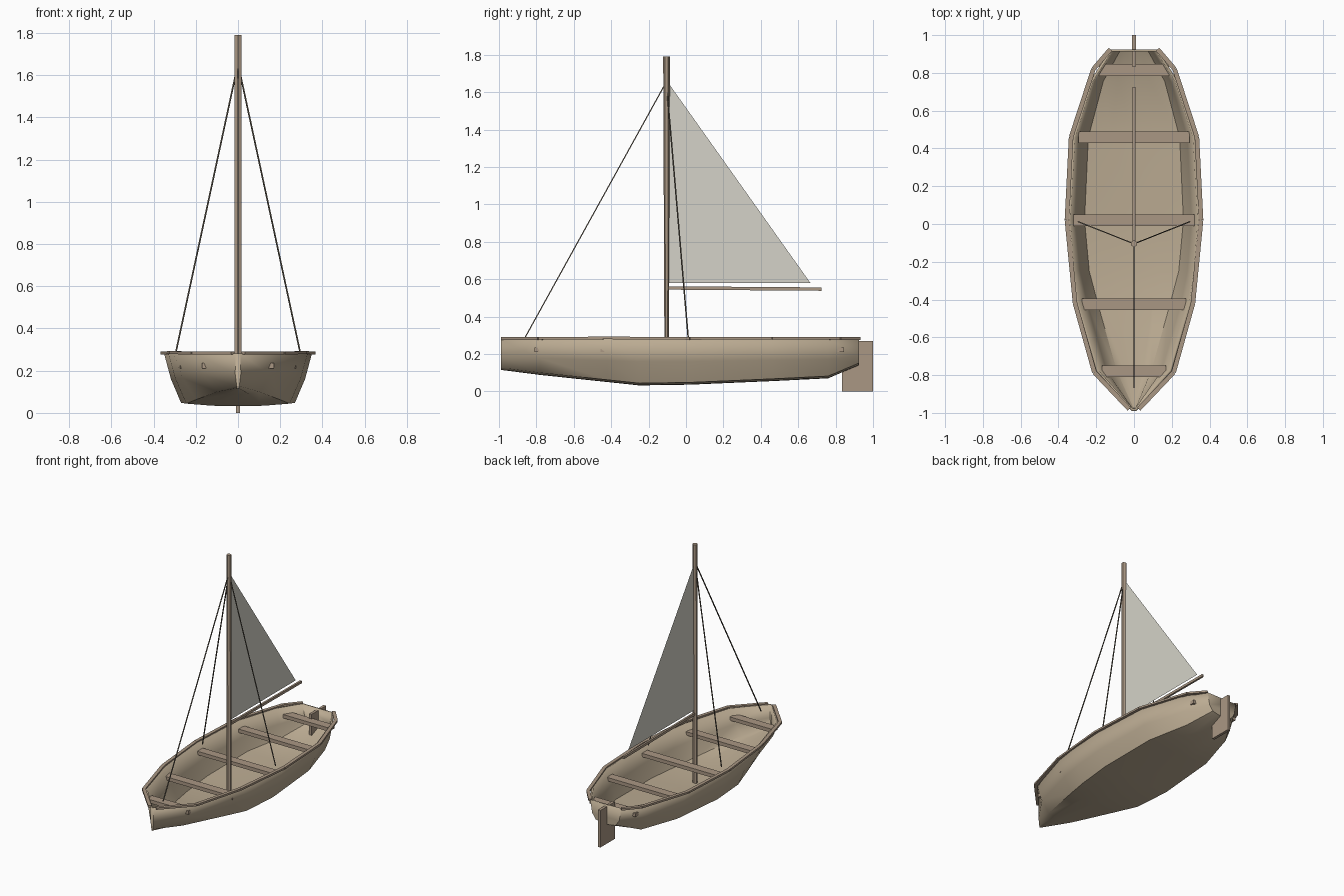
import bpy, bmesh
from mathutils import Vector

if "Cube" in bpy.data.objects:
    bpy.data.objects.remove(bpy.data.objects["Cube"])


def material(name, rgb):
    m = bpy.data.materials.new(name)
    m.diffuse_color = (*rgb, 1)
    m.use_nodes = True
    m.node_tree.nodes["Principled BSDF"].inputs["Base Color"].default_value = m.diffuse_color
    return m


HULL = material("hull_wood", (0.50, 0.41, 0.29))
WOOD = material("trim_wood", (0.40, 0.31, 0.23))
CLOTH = material("sail_cloth", (0.66, 0.65, 0.58))
ROPE = material("rope", (0.14, 0.12, 0.09))


def finish(name, bm, mat):
    me = bpy.data.meshes.new(name)
    bm.to_mesh(me)
    bm.free()
    ob = bpy.data.objects.new(name, me)
    bpy.context.collection.objects.link(ob)
    me.materials.append(mat)
    return ob


def box(name, lo, hi, mat=WOOD):
    bm = bmesh.new()
    bmesh.ops.create_cube(bm, size=1)
    lo, hi = Vector(lo), Vector(hi)
    for v in bm.verts:
        v.co = (lo + hi) / 2 + v.co * (hi - lo)
    return finish(name, bm, mat)


def beam(name, a, b, w, h, mat=WOOD):
    """Square bar running from a to b, w wide and h deep."""
    a, b = Vector(a), Vector(b)
    d = b - a
    bm = bmesh.new()
    bmesh.ops.create_cube(bm, size=1)
    q = d.to_track_quat('Y', 'Z')
    for v in bm.verts:
        v.co = (a + b) / 2 + q @ Vector((v.co.x * w, v.co.y * d.length, v.co.z * h))
    return finish(name, bm, mat)


# hull: cross-sections (y, top half width, chine half width, bottom z)
stations = [(-0.99, 0.012, 0.006, 0.115), (-0.78, 0.20, 0.10, 0.088),
            (-0.42, 0.305, 0.20, 0.05), (-0.25, 0.33, 0.245, 0.032),
            (0.02, 0.35, 0.27, 0.036), (0.46, 0.325, 0.25, 0.055),
            (0.76, 0.23, 0.17, 0.07), (0.925, 0.125, 0.08, 0.14)]
bm = bmesh.new()
rings = []
for y, top, chine, zb in stations:
    half = [(top, 0.28), (top * 0.55 + chine * 0.45 + 0.004, 0.15 + zb * 0.3),
            (chine, zb + 0.012), (chine * 0.5, zb + 0.002)]
    section = half + [(0, zb)] + [(-x, z) for x, z in reversed(half)]
    rings.append([bm.verts.new((x, y, z)) for x, z in section])
for a, b in zip(rings, rings[1:]):
    for i in range(len(a) - 1):
        bm.faces.new((a[i], a[i + 1], b[i + 1], b[i]))
bm.faces.new(rings[0])
bm.faces.new(rings[-1])
bmesh.ops.recalc_face_normals(bm, faces=bm.faces)
lowest = min(bm.faces, key=lambda f: f.calc_center_median().z)
if lowest.normal.z > 0:
    bmesh.ops.reverse_faces(bm, faces=bm.faces)
hull = finish("hull", bm, HULL)
solid = hull.modifiers.new("planking", 'SOLIDIFY')
solid.thickness = 0.014
solid.offset = -1
bpy.context.view_layer.objects.active = hull
hull.select_set(True)
bpy.ops.object.shade_smooth_by_angle(angle=0.8)

# gunwale rails along both sides
path = [(0.025, -0.98, 0.283), (0.21, -0.785, 0.283), (0.312, -0.42, 0.286),
        (0.355, 0.02, 0.283), (0.333, 0.46, 0.284), (0.215, 0.82, 0.283),
        (0.125, 0.925, 0.283)]
for s, side in ((1, "right"), (-1, "left")):
    for i, (a, b) in enumerate(zip(path, path[1:])):
        beam(f"rail_{side}_{i + 1}", (s * a[0], *a[1:]), (s * b[0], *b[1:]), 0.024, 0.014)

# cross seats, whose ends pass through the hull
seats = [(-0.78, 0.17), (-0.425, 0.275), (0.02, 0.32), (0.46, 0.295), (0.815, 0.185)]
for i, (y, w) in enumerate(seats):
    box(f"seat_{i + 1}", (-w, y - 0.031, 0.21), (w, y + 0.031, 0.236))

# six-sided mast
bm = bmesh.new()
bmesh.ops.create_cone(bm, cap_ends=True, segments=6, radius1=0.018, radius2=0.018, depth=1.75)
for v in bm.verts:
    if v.co.z < 0:
        v.co.y *= 0.6
    v.co += Vector((0, -0.104, 0.915))
finish("mast", bm, WOOD)

# boom, rudder
beam("boom", (0, -0.1, 0.553), (0, 0.725, 0.547), 0.014, 0.018)
box("rudder", (-0.01, 0.835, 0), (0.01, 1.0, 0.27))

# sail
bm = bmesh.new()
bm.faces.new([bm.verts.new(p) for p in
              ((0, -0.095, 0.58), (0, 0.665, 0.58), (0, -0.095, 1.65))])
finish("sail", bm, CLOTH)

# rigging
head = (0, -0.105, 1.655)
for name, foot in (("forestay", (0, -0.865, 0.28)),
                   ("shroud_right", (0.295, 0.012, 0.285)),
                   ("shroud_left", (-0.295, 0.012, 0.285))):
    beam(name, head, foot, 0.006, 0.006, ROPE)
